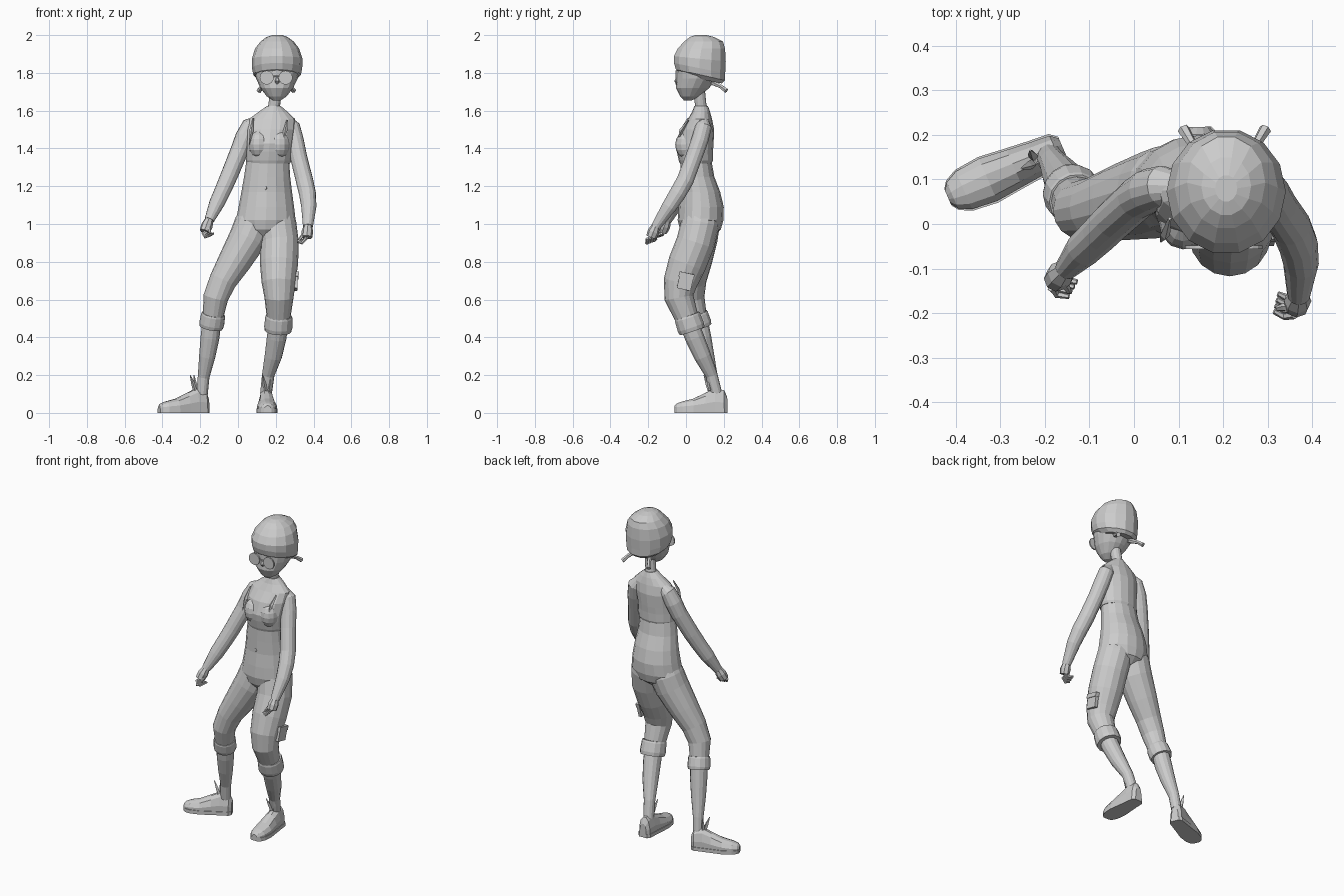
import bpy, bmesh
from math import sin, cos, pi
from mathutils import Vector as V


def skin(name, rings):
    """Bridge rings of points into a capped low-poly surface."""
    bm = bmesh.new()
    loops = [[bm.verts.new(p) for p in r] for r in rings]
    n = len(loops[0])
    for a, b in zip(loops, loops[1:]):
        for i in range(n):
            j = (i + 1) % n
            bm.faces.new((a[i], a[j], b[j], b[i]))
    bm.faces.new(loops[0][::-1])
    bm.faces.new(loops[-1])
    bmesh.ops.recalc_face_normals(bm, faces=bm.faces)
    me = bpy.data.meshes.new(name)
    bm.to_mesh(me)
    bm.free()
    ob = bpy.data.objects.new(name, me)
    bpy.context.collection.objects.link(ob)
    return ob


def stack(name, rows, n=16):
    """Horizontal ellipses: centre x, y, z, radius x, radius y, optional tilt."""
    rings = []
    for x, y, z, rx, ry, *t in rows:
        k = t[0] if t else 0
        ang = [2 * pi * i / n for i in range(n)]
        rings.append([V((x + rx * cos(a), y + ry * sin(a), z + k * ry * sin(a))) for a in ang])
    return skin(name, rings)


def tube(name, rows, n=14):
    """Round limb along a path of (x, y, z, radius)."""
    pts = [V(r[:3]) for r in rows]
    d = (pts[-1] - pts[0]).normalized()
    ref = V((0, 1, 0)) if abs(d.x) > 0.8 else V((1, 0, 0))
    rings = []
    for i, r in enumerate(rows):
        t = (pts[min(i + 1, len(pts) - 1)] - pts[max(i - 1, 0)]).normalized()
        u = (ref - t * ref.dot(t)).normalized()
        w = t.cross(u)
        rings.append([pts[i] + r[3] * (u * cos(2 * pi * k / n) + w * sin(2 * pi * k / n))
                      for k in range(n)])
    return skin(name, rings)


def ball(name, loc, scale):
    bpy.ops.mesh.primitive_uv_sphere_add(segments=12, ring_count=8, location=loc)
    ob = bpy.context.object
    ob.name, ob.scale = name, scale
    return ob


def fuse(base, parts):
    """Weld overlapping parts into one skin."""
    bpy.context.view_layer.objects.active = base
    for p in parts:
        m = base.modifiers.new("fuse", 'BOOLEAN')
        m.operation, m.solver, m.object = 'UNION', 'EXACT', p
        bpy.ops.object.modifier_apply(modifier=m.name)
        bpy.data.objects.remove(p)


def cuff(name, a, b, r):
    """Rolled trouser hem: a short tube with rounded lips."""
    a, b = V(a), V(b)
    prof = [(0, .78), (0, .95), (.12, 1), (.75, 1.04), (1, .98), (1, .8)]
    tube(name, [(*a.lerp(b, t + i * .004), r * s) for i, (t, s) in enumerate(prof)], 14)


def shoe(side, heel, toe):
    """Shoe lofted from heel to toe, with a flat sole."""
    heel, toe = V(heel), V(toe)
    d = toe - heel
    w = d.normalized().cross(V((0, 0, 1)))
    prof = [(0, .022, .085), (.06, .036, .12), (.24, .040, .13), (.42, .045, .105),
            (.65, .052, .075), (.86, .046, .06), (.96, .032, .05), (1, .016, .038)]
    upper, sole = [], []
    for t, h, z in prof:
        c = heel + d * t
        sec = [(-1, .02), (-1, .02 + .35 * (z - .02)), (-.72, .02 + .8 * (z - .02)), (-.25, z),
               (.25, z), (.72, .02 + .8 * (z - .02)), (1, .02 + .35 * (z - .02)), (1, .02)]
        upper.append([c + w * h * a + V((0, 0, b)) for a, b in sec])
        sole.append([c + w * (h + .004) * a + V((0, 0, b))
                     for a, b in ((-1, 0), (-1, .022), (1, .022), (1, 0))])
    skin(side + "_shoe", upper)
    skin(side + "_sole", sole)


def hand(side, wrist, knuckle, curl, spread):
    """Palm, four curled fingers and a thumb."""
    wrist, knuckle, curl, spread = map(V, (wrist, knuckle, curl, spread))
    mid = wrist.lerp(knuckle, .5)
    tube(side + "_palm", [(*wrist, .022), (*mid, .031), (*knuckle, .028)], 8)
    down = (knuckle - wrist).normalized()
    for i in range(4):
        p = knuckle + spread * (i - 1.5) * .6
        q = p + curl * .45 + down * .026
        e = p + curl + down * .018
        tube(f"{side}_finger_{i + 1}", [(*p, .010), (*q, .009), (*e, .006)], 6)
    p = mid - spread * .6
    tube(side + "_thumb", [(*p, .011), (*(p + curl * .5 + down * .02), .010),
                           (*(p + curl * .85 + down * .045), .006)], 6)


# Hips, bare waist and cropped top
hips = stack("hips_and_waist", [
    (.14, .068, .935, .08, .07), (.145, .076, .97, .13, .108), (.147, .077, 1.02, .158, .121),
    (.15, .08, 1.09, .147, .12), (.152, .075, 1.17, .134, .106), (.154, .06, 1.25, .122, .09),
    (.158, .052, 1.34, .113, .082)])
top = stack("cropped_top", [
    (.162, .052, 1.32, .113, .084), (.162, .052, 1.335, .12, .09), (.164, .047, 1.385, .122, .096),
    (.166, .046, 1.425, .123, .1), (.172, .06, 1.5, .128, .089), (.18, .074, 1.555, .123, .064),
    (.186, .08, 1.595, .075, .047), (.19, .08, 1.625, .036, .036)])
busts = [ball("bust", (x, .005, 1.42), (.055, .062, .075)) for x in (.11, .22)]
ball("navel", (.146, -.031, 1.19), (.007, .004, .009))

# Loose pointed folds on the chest
for i, (x, z0, z1) in enumerate(((.07, 1.56, 1.42), (.10, 1.53, 1.38), (.22, 1.54, 1.39), (.25, 1.55, 1.44))):
    tube(f"top_fold_{i + 1}", [(x + .01, .012, z0, .004), (x, -.025, (z0 + z1) / 2, .011), (x - .01, -.04, z1, .002)], 4)

# Neck, face, cap
tube("neck", [(.188, .082, 1.6, .034), (.192, .078, 1.63, .031), (.2, .07, 1.7, .032)])
stack("face", [
    (.205, .01, 1.655, .022, .022), (.205, .02, 1.675, .052, .05), (.205, .035, 1.72, .087, .088),
    (.206, .056, 1.77, .11, .106), (.207, .065, 1.82, .12, .115), (.207, .07, 1.86, .115, .115)])
stack("cap", [
    (.207, .085, 1.765, .1, .108, -.2), (.207, .076, 1.79, .126, .134, -.23),
    (.207, .072, 1.825, .133, .139, -.2), (.207, .073, 1.875, .134, .141, -.1),
    (.207, .082, 1.93, .116, .128, 0), (.207, .093, 1.966, .088, .105, 0),
    (.207, .085, 1.99, .056, .066, 0), (.207, .08, 2.0, .025, .03, 0)], 14)
tube("nose", [(.206, -.03, 1.785, .008), (.208, -.052, 1.755, .013), (.206, -.04, 1.735, .006)], 6)
for i, x in enumerate((.152, .252)):
    bpy.ops.mesh.primitive_cylinder_add(vertices=16, radius=.037, depth=.008,
                                        location=(x, -.052, 1.775), rotation=(pi / 2, 0, 0))
    bpy.context.object.name = f"glasses_lens_{i + 1}"
    s = 1 if i else -1
    # Short hair tails behind the neck
    tube(f"hair_tail_{i + 1}", [(.205 + s * .05, .14, 1.75, .016), (.203 + s * .075, .185, 1.728, .011),
                                (.203 + s * .092, .213, 1.705, .014)], 6)
tube("glasses_bridge", [(.185, -.052, 1.782, .003), (.22, -.052, 1.782, .003)], 4)

# Arms and hands
right_arm = tube("right_arm", [
    (.105, .085, 1.545, .03), (.065, .085, 1.52, .046), (.035, .075, 1.46, .05), (.008, .058, 1.39, .048),
    (-.045, .01, 1.26, .046), (-.075, -.02, 1.19, .044), (-.112, -.055, 1.11, .041),
    (-.152, -.1, 1.02, .026)])
left_arm = tube("left_arm", [
    (.26, .09, 1.545, .03), (.285, .093, 1.515, .044), (.303, .072, 1.44, .046), (.322, .04, 1.35, .045),
    (.352, -.005, 1.23, .046), (.368, -.045, 1.16, .045), (.375, -.09, 1.09, .04),
    (.37, -.16, .985, .026)])
hand("right", (-.152, -.1, 1.025), (-.176, -.126, .96), (.045, -.014, 0), (.01, .018, .006))
hand("left", (.37, -.16, .99), (.365, -.184, .93), (-.045, .014, 0), (.005, .022, .008))
fuse(top, busts + [right_arm, left_arm])

# Trouser legs, cuffs and shins
right_thigh = tube("right_thigh", [
    (.1, .08, 1.06, .088), (.082, .078, 1.0, .101), (.05, .067, .92, .1), (-.02, .05, .8, .087),
    (-.08, .035, .7, .073), (-.118, .032, .61, .066), (-.132, .055, .51, .055)], 16)
left_thigh = tube("left_thigh", [
    (.2, .082, 1.06, .092), (.207, .075, 1.0, .102), (.22, .05, .9, .102), (.217, .006, .79, .101),
    (.215, -.03, .69, .09), (.217, -.037, .61, .077), (.215, .005, .5, .062)], 16)
fuse(hips, [right_thigh, left_thigh])
cuff("right_cuff", (-.13, .053, .525), (-.142, .075, .455), .064)
cuff("left_cuff", (.217, .005, .515), (.212, .032, .435), .072)
tube("right_shin", [(-.137, .065, .5, .05), (-.148, .085, .4, .05), (-.163, .108, .3, .043),
                    (-.182, .138, .19, .031), (-.19, .15, .1, .03)])
tube("left_shin", [(.215, .01, .49, .052), (.205, .045, .4, .052), (.187, .088, .3, .046),
                   (.16, .135, .2, .033), (.148, .162, .1, .031)])

# Cargo pocket on the left thigh
for name, loc, size in (("cargo_pocket", (.306, -.003, .695), (.02, .075, .085)),
                        ("pocket_flap", (.309, .003, .728), (.025, .082, .026))):
    bpy.ops.mesh.primitive_cube_add(size=1, location=loc, rotation=(-.22, .05, 0))
    bpy.context.object.name, bpy.context.object.scale = name, size

# Shoes and loose laces
shoe("right", (-.16, .172, 0), (-.418, .06, 0))
shoe("left", (.148, .218, 0), (.157, -.06, 0))
for i, (x, y, dx, dy) in enumerate(((-.228, .135, -.025, -.01), (-.225, .15, -.008, .015),
                                    (.145, .125, -.015, -.03), (.165, .13, .01, -.02))):
    tube(f"lace_{i + 1}", [(x, y, .12, .011), (x + dx * .4, y + dy * .4, .155, .010),
                           (x + dx, y + dy, .2, .002)], 4)
